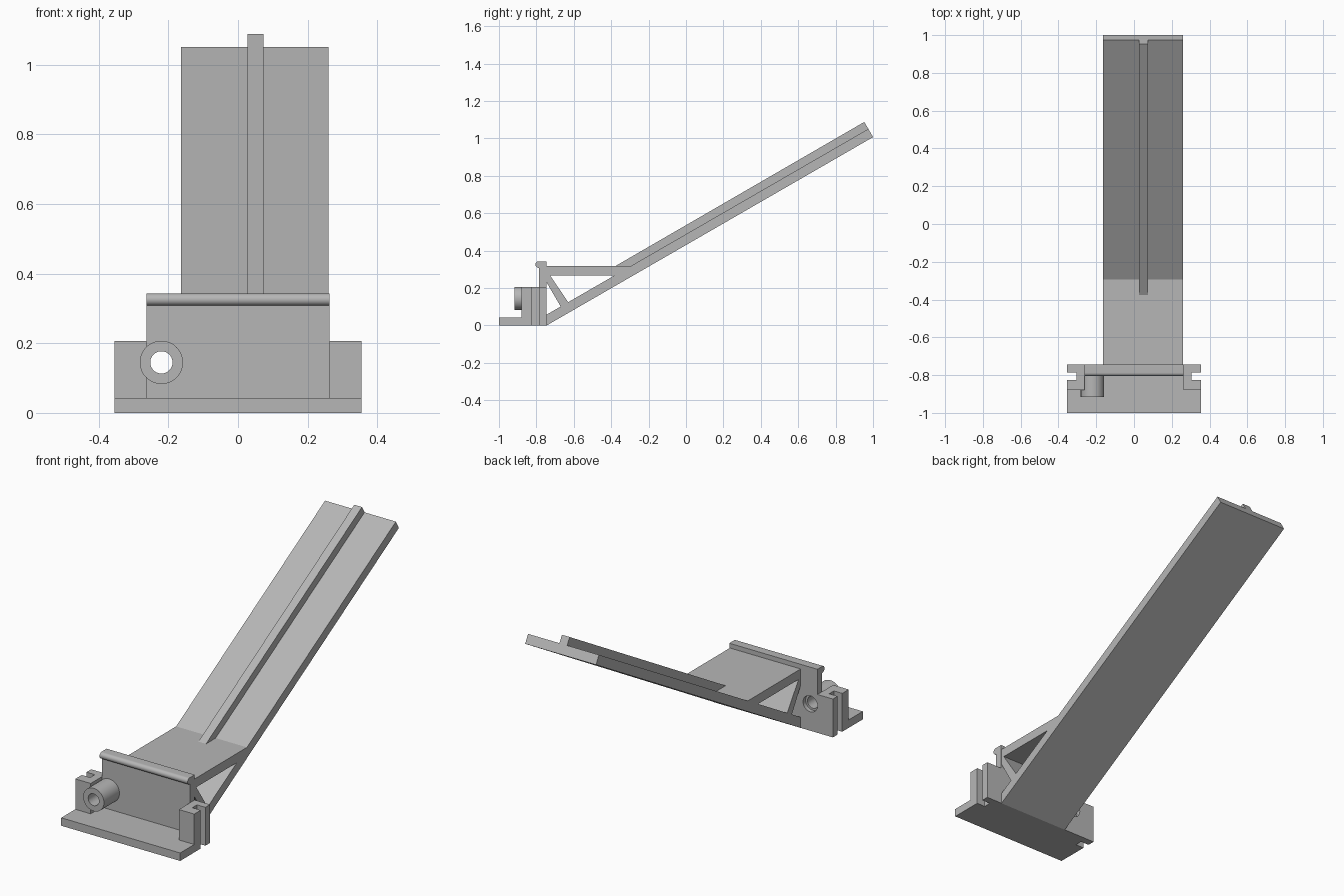
import bpy, bmesh, math
from mathutils import Vector

if "Cube" in bpy.data.objects:
    bpy.data.objects.remove(bpy.data.objects["Cube"], do_unlink=True)

grey = bpy.data.materials.new("plain grey")
grey.use_nodes = True
grey.diffuse_color = (0.47, 0.47, 0.47, 1)
grey.node_tree.nodes["Principled BSDF"].inputs["Base Color"].default_value = grey.diffuse_color


def prism(name, points, place, start, end, smooth=False):
    """Extrude a 2D outline between two offsets; place maps (u, v, offset) to 3D."""
    bm = bmesh.new()
    face = bm.faces.new([bm.verts.new(place(u, v, start)) for u, v in points])
    out = bmesh.ops.extrude_face_region(bm, geom=[face])
    shift = Vector(place(0, 0, end)) - Vector(place(0, 0, start))
    moved = [g for g in out["geom"] if isinstance(g, bmesh.types.BMVert)]
    bmesh.ops.translate(bm, verts=moved, vec=shift)
    bmesh.ops.recalc_face_normals(bm, faces=bm.faces)
    mesh = bpy.data.meshes.new(name)
    bm.to_mesh(mesh)
    bm.free()
    mesh.materials.append(grey)
    obj = bpy.data.objects.new(name, mesh)
    bpy.context.scene.collection.objects.link(obj)
    if smooth:
        bpy.ops.object.select_all(action='DESELECT')
        obj.select_set(True)
        bpy.context.view_layer.objects.active = obj
        bpy.ops.object.shade_smooth_by_angle(angle=math.radians(30))
    return obj


def side(u, v, o):    # outline in y, z
    return (o, u, v)


def plan(u, v, o):    # outline in x, y
    return (u, v, o)


def front(u, v, o):   # outline in x, z
    return (u, o, v)


def arc(cx, cy, r, a0, a1, n):
    return [(cx + r * math.cos(math.radians(a0 + (a1 - a0) * i / n)),
             cy + r * math.sin(math.radians(a0 + (a1 - a0) * i / n))) for i in range(n + 1)]


def cut(obj, cutter):
    mod = obj.modifiers.new("cut", 'BOOLEAN')
    mod.operation = 'DIFFERENCE'
    mod.solver = 'EXACT'
    mod.object = cutter
    cutter.hide_render = True
    cutter.hide_set(True)


X = 0.355                      # half width of base
INNER = 0.263                  # half width of wall
SLOT = 0.305                   # depth line of side slots
BACK, WALL = -0.745, -0.785    # rear and front of the wall
PLATE, POST = 0.043, 0.207     # heights
RL, RR = -0.163, 0.26          # ramp sides

# Base plate with a slot in each end
right_edge = [(X, -1), (X, -0.825), (SLOT, -0.825), (SLOT, WALL), (X, WALL), (X, BACK)]
prism("base_plate", right_edge + [(-x, y) for x, y in reversed(right_edge)], plan, 0, PLATE)

# Slotted posts at both ends
post = [(INNER, -0.88), (X, -0.88)] + right_edge[1:] + [(INNER, BACK)]
for name, s in (("left_post", 1), ("right_post", -1)):
    prism(name, [(s * x, y) for x, y in post], plan, PLATE, POST)

# Upright wall and the rounded lip along its top
wall = prism("wall", [(WALL, PLATE), (BACK, PLATE), (BACK, 0.308), (WALL, 0.308)],
             side, -INNER, INNER)
prism("wall_lip", [(BACK, 0.308), (BACK, 0.343)] + arc(-0.7875, 0.3255, 0.0175, 90, 270, 16),
      side, -INNER, INNER, True)

# Tube on the front, bored through the wall with a shallow recess behind
TX, TZ = -0.22, 0.145


def disc(r):
    return arc(TX, TZ, r, 0, 360, 48)[:-1]


tube = prism("tube", disc(0.062), front, -0.917, WALL + 0.002, True)
bore = prism("bore_cutter", disc(0.032), front, -0.98, -0.7)
recess = prism("recess_cutter", disc(0.043), front, -0.767, -0.7)
cut(tube, bore)
cut(wall, bore)
cut(wall, recess)

# Sloping ramp with a guide rib, shelf and diagonal brace
slope = math.tan(math.radians(30))


def on_ramp(y):
    return (y, (y - BACK) * slope + 0.058)


def at_height(z):
    return (BACK + (z - 0.058) / slope, z)


prism("ramp", [(BACK, 0), (1, 1.007), on_ramp(0.975), on_ramp(BACK)], side, RL, RR)
prism("guide_rib", [at_height(0.318), on_ramp(0.975), (0.953, 1.088), (-0.377, 0.318)],
      side, 0.027, 0.073)
prism("shelf", [(BACK, 0.268), at_height(0.268), at_height(0.318), (BACK, 0.318)], side, RL, RR)
prism("brace", [on_ramp(-0.67), on_ramp(-0.63), (-0.727, 0.268), (BACK, 0.268), (BACK, 0.23)],
      side, RL, RR)
